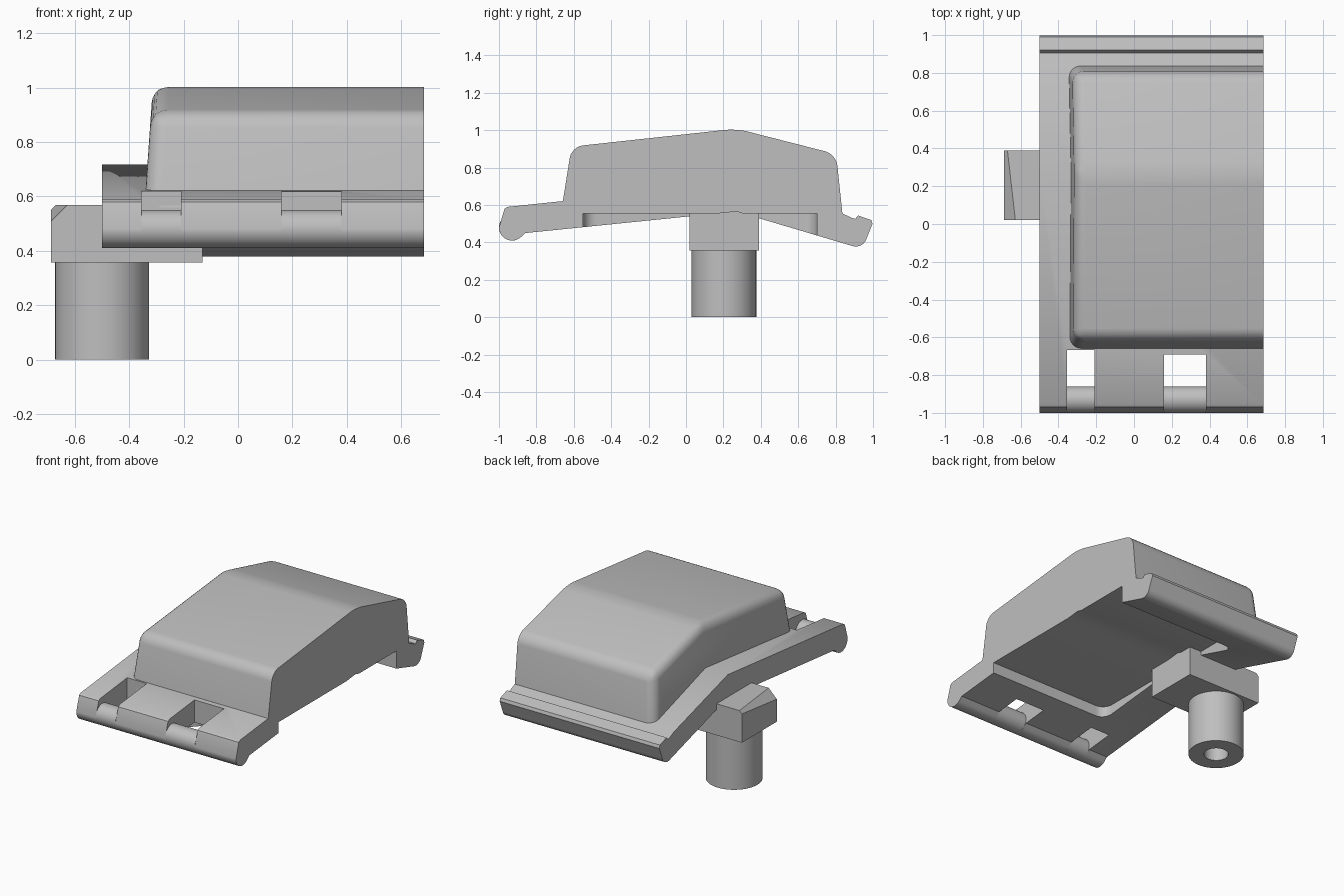
import bpy, bmesh
from math import sin, cos, radians

if "Cube" in bpy.data.objects:
    bpy.data.objects.remove(bpy.data.objects["Cube"], do_unlink=True)

grey = bpy.data.materials.new("plain grey")
grey.use_nodes = True
colour = (0.52, 0.52, 0.52, 1)
grey.diffuse_color = colour
grey.node_tree.nodes["Principled BSDF"].inputs["Base Color"].default_value = colour

RIGHT, LEFT = -0.5, 0.685


def make(name, bm):
    bmesh.ops.recalc_face_normals(bm, faces=bm.faces)
    mesh = bpy.data.meshes.new(name)
    bm.to_mesh(mesh)
    bm.free()
    mesh.materials.append(grey)
    obj = bpy.data.objects.new(name, mesh)
    bpy.context.collection.objects.link(obj)
    return obj


def loft(loop_a, loop_b):
    """Solid between two loops of matching points."""
    bm = bmesh.new()
    a = [bm.verts.new(p) for p in loop_a]
    b = [bm.verts.new(p) for p in loop_b]
    bm.faces.new(a)
    bm.faces.new(b)
    for i in range(len(a)):
        j = (i + 1) % len(a)
        bm.faces.new((a[i], a[j], b[j], b[i]))
    return bm


def along_x(profile, x0, x1):
    return loft([(x0, y, z) for y, z in profile], [(x1, y, z) for y, z in profile])


def box(x0, x1, y0, y1, z0, z1):
    return along_x([(y0, z0), (y1, z0), (y1, z1), (y0, z1)], x0, x1)


def disc(cx, cy, r, start=0, end=360, n=32):
    steps = n if end - start == 360 else n - 1
    angles = [radians(start + (end - start) * i / steps) for i in range(n)]
    return [(cx + r * cos(t), cy + r * sin(t)) for t in angles]


def upright(cx, cy, r, z0, z1):
    ring = disc(cx, cy, r, n=48)
    return loft([(x, y, z0) for x, y in ring], [(x, y, z1) for x, y in ring])


def cut(obj, bm):
    cutter = make("cutter", bm)
    cutter.hide_render = True
    mod = obj.modifiers.new("cut", 'BOOLEAN')
    mod.operation, mod.solver, mod.object = 'DIFFERENCE', 'EXACT', cutter
    bpy.context.view_layer.objects.active = obj
    bpy.ops.object.modifier_apply(modifier=mod.name)
    bpy.data.objects.remove(cutter, do_unlink=True)


# Bent base plate with a rounded lip at the front and a ridge at the back
front_lip = disc(-0.93, 0.48, 0.07, 180, 310, 12)
back_lip = disc(0.908, 0.438, 0.06, 255, 345, 10)
base = make("base_plate", along_x(
    front_lip + [(-0.86, 0.45), (0.27, 0.565)] + back_lip +
    [(0.997, 0.5), (0.99, 0.52), (0.92, 0.544), (0.905, 0.526), (0.89, 0.53),
     (0.84, 0.553), (0.27, 0.718), (-0.955, 0.59), (-0.97, 0.58)], RIGHT, LEFT))

# Underside recess, open on the left, with rounded inner corners
recess = box(-0.22, 0.8, -0.55, 0.7, 0.2, 0.555)
corners = [e for e in recess.edges
           if all(v.co.x < 0 for v in e.verts) and abs(e.verts[0].co.z - e.verts[1].co.z) > 0.1]
bmesh.ops.bevel(recess, geom=corners, offset=0.07, segments=6, profile=0.5, affect='EDGES')
cut(base, recess)

# Front windows, with a round bar left across them
for x0, x1, back in ((-0.355, -0.21, -0.667), (0.16, 0.38, -0.69)):
    cut(base, box(x0, x1, -1.1, back, 0.3, 0.8))
    make("window_bar", along_x(disc(-0.93, 0.48, 0.07), x0, x1))

# Raised cover with a sloped right end and rounded edges
cover_top = [(0.842, 0.5), (0.803, 0.872), (0.27, 1.008), (-0.612, 0.912), (-0.668, 0.56)]
cover_profile = cover_top + [(0.27, 0.6), (0.72, 0.57)]
cover = loft([(-0.345 + 0.07 * (z - 0.55), y, z) for y, z in cover_profile],
             [(LEFT, y, z) for y, z in cover_profile])


def is_rounded(edge):
    p, q = (v.co for v in edge.verts)
    at_cut = p.x > 0.6 and q.x > 0.6
    return not at_cut and max(p.z, q.z) > 0.8


bmesh.ops.bevel(cover, geom=[e for e in cover.edges if is_rounded(e)], offset=0.06,
                segments=6, profile=0.5, affect='EDGES')
make("cover", cover)


# Side arm with a skewed chamfer on its outer top edge
def arm_section(y, chamfer):
    outer, inner, low, top = -0.688, -0.13, 0.357, 0.568
    return [(outer, y, low), (inner, y, low), (inner, y, top),
            (outer + chamfer, y, top), (outer, y, top - chamfer)]


make("side_arm", loft(arm_section(0.02, 0.06), arm_section(0.39, 0.018)))

# Hollow post under the arm
post = make("post", upright(-0.5, 0.203, 0.173, 0, 0.36))
cut(post, upright(-0.5, 0.203, 0.076, -0.1, 0.32))

# Smooth the rounded surfaces, keep hard edges
for obj in bpy.context.collection.objects:
    if obj.type == 'MESH':
        bpy.ops.object.select_all(action='DESELECT')
        obj.select_set(True)
        bpy.context.view_layer.objects.active = obj
        bpy.ops.object.shade_smooth_by_angle(angle=radians(30))
